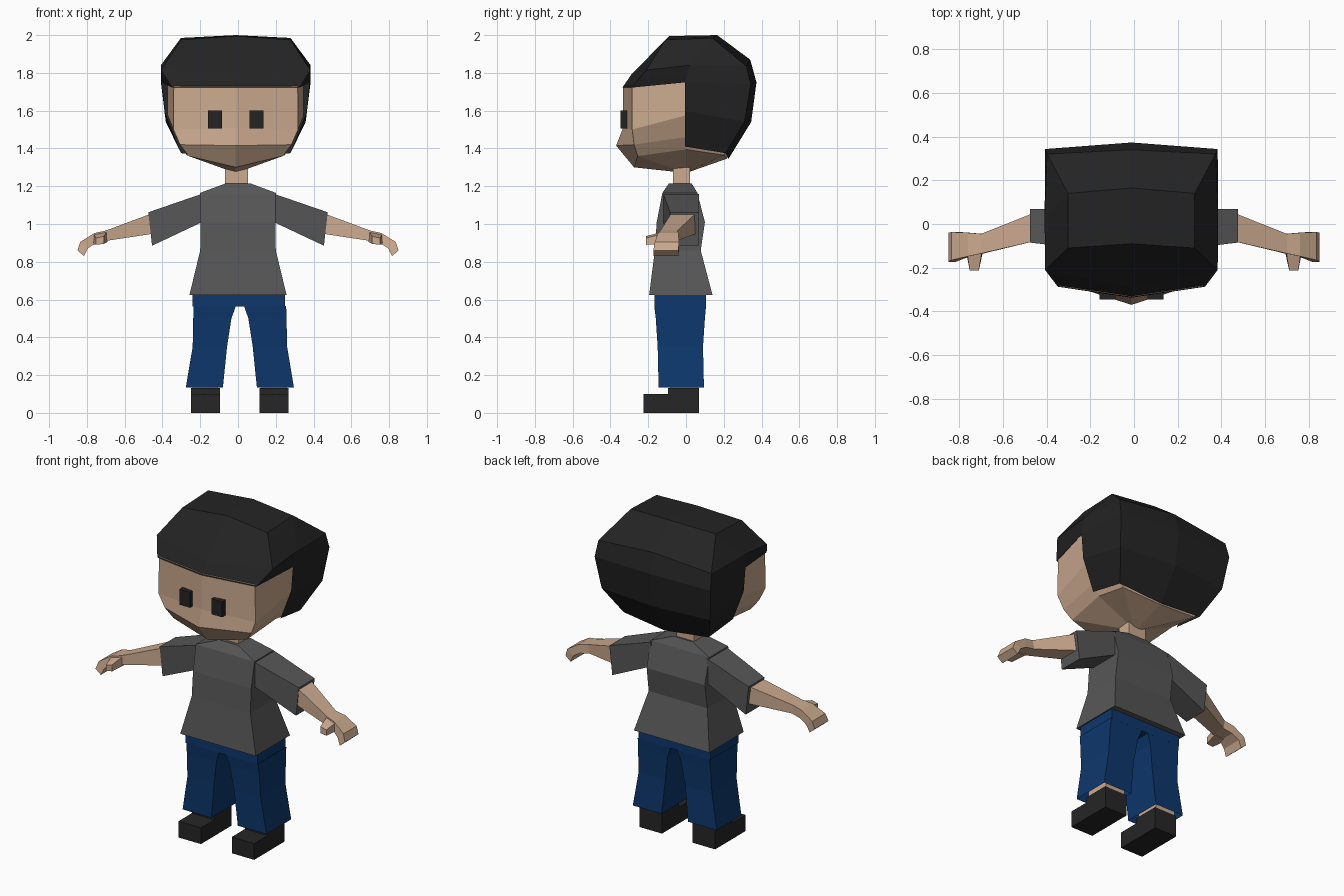
import bpy, bmesh
from mathutils import Vector

if "Cube" in bpy.data.objects:
    bpy.data.objects.remove(bpy.data.objects["Cube"])


def material(name, rgb):
    m = bpy.data.materials.new(name)
    m.diffuse_color = (*rgb, 1)
    m.use_nodes = True
    m.node_tree.nodes["Principled BSDF"].inputs["Base Color"].default_value = m.diffuse_color
    return m


SKIN = material("skin", (0.60, 0.40, 0.275))
HAIR = material("hair_black", (0.017, 0.017, 0.017))
SHIRT = material("shirt_grey", (0.095, 0.095, 0.095))
DENIM = material("trouser_blue", (0.004, 0.038, 0.15))
SHOE = material("shoe_black", (0.019, 0.019, 0.019))


def finish(name, bm, mat, dx=0.0, mirror=True):
    """Mirror across x = 0, weld, orient and link as an object."""
    if mirror:
        dup = bmesh.ops.duplicate(bm, geom=bm.verts[:] + bm.edges[:] + bm.faces[:])
        for v in [g for g in dup["geom"] if isinstance(g, bmesh.types.BMVert)]:
            v.co.x *= -1
        bmesh.ops.remove_doubles(bm, verts=bm.verts[:], dist=0.0005)
    bmesh.ops.recalc_face_normals(bm, faces=bm.faces[:])
    me = bpy.data.meshes.new(name)
    bm.to_mesh(me)
    bm.free()
    me.materials.append(mat)
    ob = bpy.data.objects.new(name, me)
    ob.location.x = dx
    bpy.context.collection.objects.link(ob)
    return ob


def bridge(bm, rings, closed=True, cap_start=False, cap_end=False):
    """Skin a list of point rings with quads."""
    rows = [[bm.verts.new(p) for p in r] for r in rings]
    n = len(rows[0])
    for a, b in zip(rows, rows[1:]):
        for i in range(n if closed else n - 1):
            j = (i + 1) % n
            bm.faces.new((a[i], a[j], b[j], b[i]))
    if cap_start:
        bm.faces.new(rows[0])
    if cap_end:
        bm.faces.new(rows[-1])
    return rows


def rect_z(x0, x1, y0, y1, z):
    return [(x0, y0, z), (x1, y0, z), (x1, y1, z), (x0, y1, z)]


def rect_x(x_top, x_bot, y0, y1, z0, z1):
    return [(x_bot, y0, z0), (x_bot, y1, z0), (x_top, y1, z1), (x_top, y0, z1)]


def box(bm, x0, x1, y0, y1, z0, z1):
    bridge(bm, [rect_z(x0, x1, y0, y1, z0), rect_z(x0, x1, y0, y1, z1)],
           cap_start=True, cap_end=True)


HEAD_X = -0.012
LEG_X = 0.01

# Head: half rows from face centre round to back centre
bm = bmesh.new()
rows = bridge(bm, [
    [(0, -.333, 1.73), (.328, -.285, 1.73), (.36, 0, 1.79), (.33, .28, 1.74), (0, .30, 1.74)],
    [(0, -.333, 1.51), (.33, -.285, 1.50), (.36, 0, 1.575), (.33, .27, 1.56), (0, .29, 1.55)],
    [(0, -.37, 1.415), (.295, -.275, 1.42), (.31, 0, 1.46), (.28, .23, 1.43), (0, .25, 1.43)],
    [(0, -.275, 1.30), (.25, -.255, 1.36), (.268, 0, 1.395), (.26, .20, 1.365), (0, .215, 1.345)],
], closed=False)
for row, tip in ((rows[0], (0, 0, 1.82)), (rows[-1], (0, 0, 1.27))):
    t = bm.verts.new(tip)
    for a, b in zip(row, row[1:]):
        bm.faces.new((a, b, t))
finish("head", bm, SKIN, HEAD_X)

# Hair: strip from fringe over the crown to the nape, plus side panels
bm = bmesh.new()
strip = bridge(bm, [
    [(0, -.337, 1.722), (.337, -.287, 1.722)],
    [(0, -.290, 1.79), (.395, -.21, 1.815)],
    [(0, -.090, 1.995), (.29, -.11, 1.975)],
    [(0, .165, 2.0), (.29, .14, 1.985)],
    [(0, .340, 1.87), (.385, .32, 1.835)],
    [(0, .373, 1.75), (.395, .343, 1.74)],
    [(0, .345, 1.54), (.37, .31, 1.54)],
    [(0, .225, 1.345), (.29, .21, 1.375)],
], closed=False)
e = [r[1] for r in strip]
m, n, p, q = [bm.verts.new(c) for c in
              ((.397, .02, 1.84), (.39, -.005, 1.75), (.378, -.005, 1.6), (.305, -.005, 1.41))]
for f in ((e[1], e[2], e[3], m), (m, e[3], e[4]), (e[0], e[1], m, n),
          (m, e[4], e[5], n), (n, e[5], e[6], p), (p, e[6], e[7], q)):
    bm.faces.new(f)
finish("hair", bm, HAIR, HEAD_X)

# Eyes
bm = bmesh.new()
box(bm, .073, .146, -.346, -.30, 1.505, 1.60)
finish("eyes", bm, HAIR, HEAD_X)

# Neck
bm = bmesh.new()
box(bm, -.06, .06, -.07, .02, 1.15, 1.33)
finish("neck", bm, SKIN, -0.008, mirror=False)

# Shirt body
bm = bmesh.new()
bridge(bm, [rect_z(-w, w, f, b, z) for w, f, b, z in (
    (.257, -.195, .14, .625), (.20, -.165, .078, .86), (.198, -.155, .10, 1.01),
    (.20, -.125, .06, 1.165), (.065, -.09, .03, 1.215))],
    cap_start=True, cap_end=True)
finish("shirt_body", bm, SHIRT, mirror=False)

# Sleeves
bm = bmesh.new()
bridge(bm, [rect_x(.19, .19, -.12, .07, 1.01, 1.16),
            rect_x(.475, .455, -.085, .068, .885, 1.062)],
       cap_start=True, cap_end=True)
finish("sleeves", bm, SHIRT)

# Arms with drooping hands
bm = bmesh.new()
bridge(bm, [rect_x(*s) for s in (
    (.44, .44, -.075, .058, .95, 1.062), (.70, .69, -.135, -.045, .912, .965),
    (.76, .75, -.148, -.04, .90, .952), (.835, .795, -.165, -.037, .872, .905),
    (.85, .815, -.173, -.04, .83, .86))],
    cap_start=True, cap_end=True)
finish("arms", bm, SKIN)

# Thumbs
bm = bmesh.new()
for y in (0,):
    a = [(.69, -.12, .905), (.77, -.12, .895), (.765, -.12, .95), (.695, -.12, .96)]
    b = [(.71, -.213, .895), (.752, -.213, .89), (.752, -.213, .925), (.71, -.213, .935)]
    bridge(bm, [a, b], cap_start=True, cap_end=True)
finish("thumbs", bm, SKIN)

# Trouser legs, open at the ankle
bm = bmesh.new()
bridge(bm, [rect_z(*s) for s in (
    (.09, .286, -.145, .095, .135), (.068, .25, -.15, .09, .35),
    (.045, .247, -.16, .10, .50), (.022, .245, -.168, .106, .565))])
finish("trouser_legs", bm, DENIM, LEG_X)

# Trouser hips
bm = bmesh.new()
box(bm, -.245, .245, -.168, .106, .563, .64)
finish("trouser_hips", bm, DENIM, LEG_X * 0.5, mirror=False)

# Ankles
bm = bmesh.new()
box(bm, .115, .25, -.085, .065, .09, .30)
finish("ankles", bm, SKIN, LEG_X)

# Shoes: one stepped side profile pulled across the foot width
bm = bmesh.new()
profile = ((-.225, 0), (.07, 0), (.07, .133), (-.095, .133), (-.095, .10), (-.225, .10))
bridge(bm, [[(x, y, z) for y, z in profile] for x in (.105, .258)],
       cap_start=True, cap_end=True)
finish("shoes", bm, SHOE, LEG_X)
